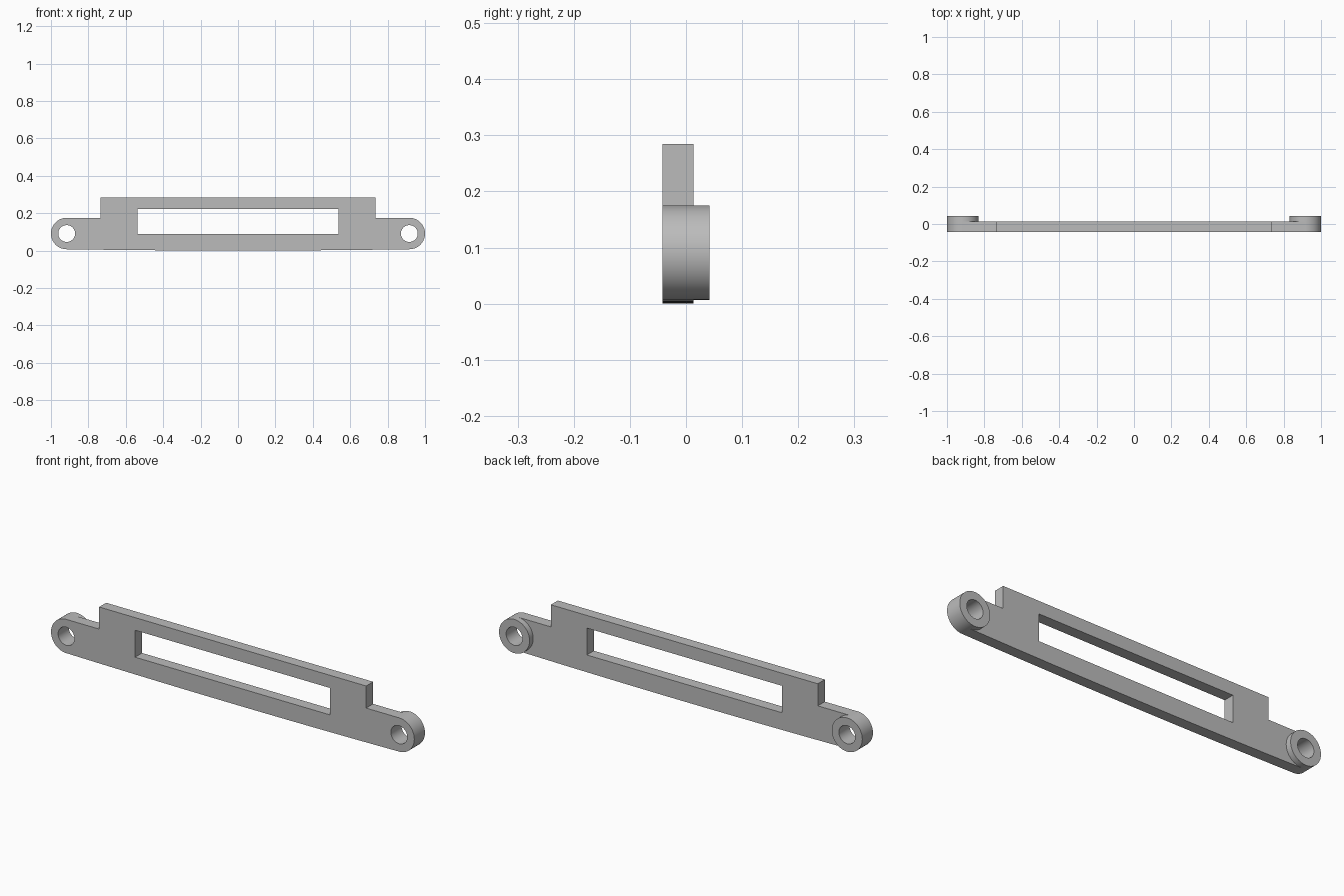
import bpy, bmesh
from math import cos, sin, pi
from mathutils import Vector

cube = bpy.data.objects.get("Cube")
if cube:
    bpy.data.objects.remove(cube, do_unlink=True)

# Main dimensions
FRONT, PLATE_BACK, BOSS_BACK = -0.042, 0.013, 0.042
EYE_X, EYE_Z, EYE_R, HOLE_R = 0.916, 0.091, 0.084, 0.045
SHOULDER_X, TOP_Z = 0.735, 0.285
SIDES = 64

grey = bpy.data.materials.new("plain grey")
grey.use_nodes = True
grey.diffuse_color = (0.5, 0.5, 0.5, 1)
grey.node_tree.nodes["Principled BSDF"].inputs["Base Color"].default_value = (0.5, 0.5, 0.5, 1)


def arc(cx, cz, r, start, end, steps):
    angles = [start + (end - start) * i / steps for i in range(steps + 1)]
    return [(cx + r * cos(a), cz + r * sin(a)) for a in angles]


def circle(cx, cz, r):
    return arc(cx, cz, r, 0, 2 * pi, SIDES)[:-1]


def extrude_profile(name, loops, y0, y1):
    """Fill an outline with holes in the xz plane and extrude it along y."""
    bm = bmesh.new()
    for loop in loops:
        verts = [bm.verts.new((x, y0, z)) for x, z in loop]
        for i, v in enumerate(verts):
            bm.edges.new((verts[i - 1], v))
    bmesh.ops.triangle_fill(bm, edges=bm.edges[:], use_beauty=True, normal=(0, -1, 0))
    extruded = bmesh.ops.extrude_face_region(bm, geom=bm.faces[:], use_keep_orig=True)
    moved = [g for g in extruded["geom"] if isinstance(g, bmesh.types.BMVert)]
    bmesh.ops.translate(bm, verts=moved, vec=Vector((0, y1 - y0, 0)))
    bmesh.ops.recalc_face_normals(bm, faces=bm.faces[:])
    mesh = bpy.data.meshes.new(name)
    bm.to_mesh(mesh)
    bm.free()
    mesh.materials.append(grey)
    obj = bpy.data.objects.new(name, mesh)
    bpy.context.collection.objects.link(obj)
    bpy.ops.object.select_all(action="DESELECT")
    obj.select_set(True)
    bpy.context.view_layer.objects.active = obj
    bpy.ops.object.shade_smooth_by_angle(angle=pi / 6)
    return obj


# Plate outline: rounded ends, raised middle, very slightly bowed underside
bottom = EYE_Z - EYE_R
right_end = arc(EYE_X, EYE_Z, EYE_R, -pi / 2, pi / 2, SIDES // 2)
step = [(SHOULDER_X, EYE_Z + EYE_R), (SHOULDER_X, TOP_Z)]
right_side = right_end + step
left_side = [(-x, z) for x, z in reversed(right_side)]
bow = [(EYE_X * t, bottom * t * t) for t in (i / 8 for i in range(-7, 8))]
window = [(-0.537, 0.088), (0.537, 0.088), (0.537, 0.222), (-0.537, 0.222)]
holes = [circle(side * EYE_X, EYE_Z, HOLE_R) for side in (-1, 1)]
extrude_profile("plate", [right_side + left_side + bow, window] + holes, FRONT, PLATE_BACK)

# Raised ring bosses behind each mounting hole
for side, label in ((-1, "right"), (1, "left")):
    rings = [circle(side * EYE_X, EYE_Z, r) for r in (EYE_R, HOLE_R)]
    extrude_profile(label + "_boss", rings, PLATE_BACK, BOSS_BACK)
